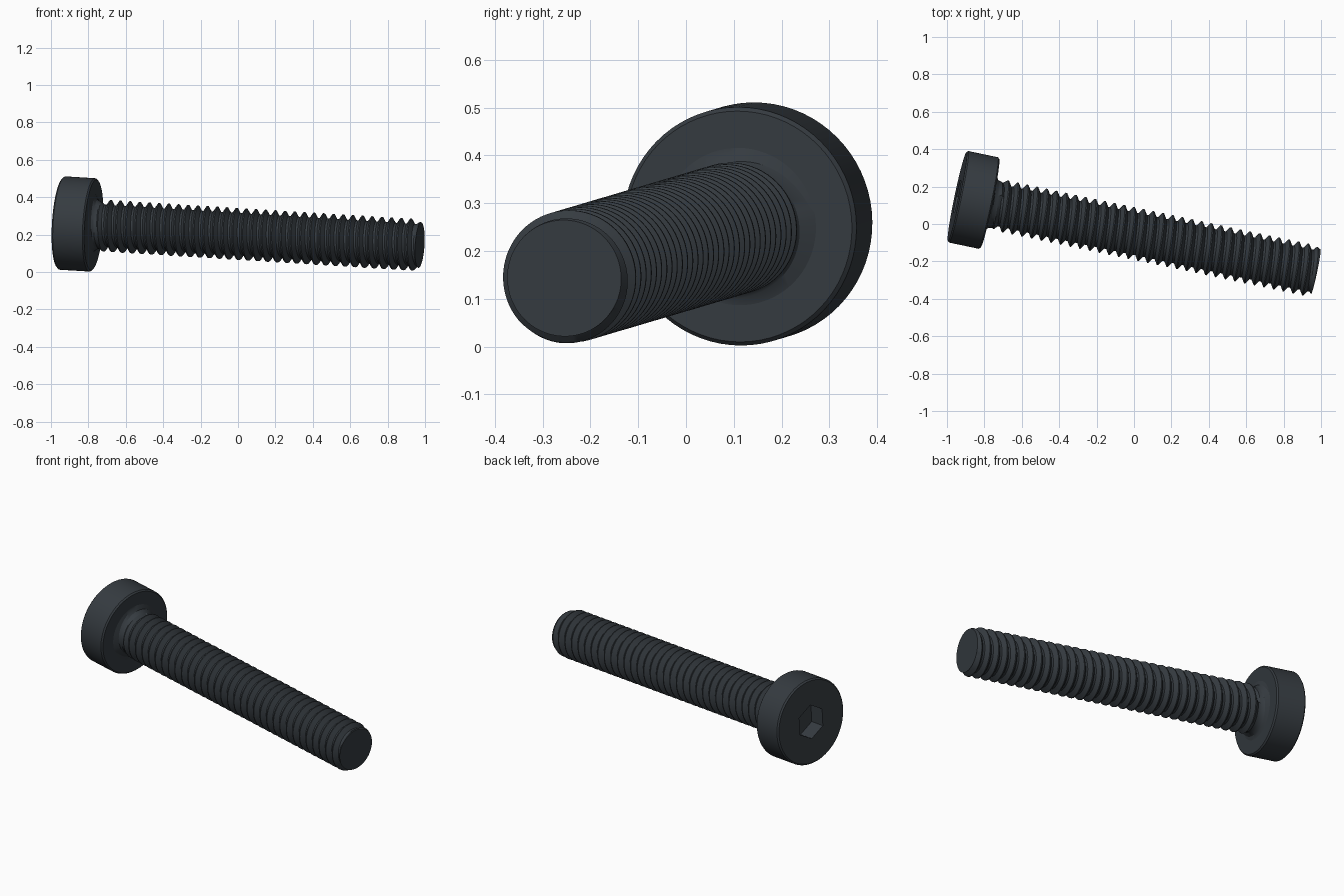
import bpy, bmesh
from math import pi, cos, sin
from mathutils import Vector, Matrix

default_cube = bpy.data.objects.get("Cube")
if default_cube:
    bpy.data.objects.remove(default_cube)

# Screw axis, from the centre of the head face to the centre of the tip
START = Vector((-0.945, 0.147, 0.262))
TIP = Vector((0.972, -0.255, 0.143))
LENGTH = (TIP - START).length
SIDES = 72
HEAD_R, HEAD_H, BEVEL = 0.25, 0.178, 0.008
HEX_R, HEX_DEPTH = 0.1, 0.09
CREST, ROOT, TIP_R, PITCH = 0.139, 0.112, 0.122, 0.053

axis = (TIP - START).normalized()
up = (Vector((0, 0, 1)) - axis * axis.z).normalized()
side = axis.cross(up)
frame = Matrix((up, side, axis)).transposed().to_4x4()
frame.translation = START

steel = bpy.data.materials.new("dark steel")
steel.use_nodes = True
colour = (0.036, 0.044, 0.052, 1)
steel.diffuse_color = colour
steel.node_tree.nodes["Principled BSDF"].inputs["Base Color"].default_value = colour


def finish(name, bm):
    """Weld, orient and place a part along the screw axis."""
    bmesh.ops.remove_doubles(bm, verts=bm.verts, dist=1e-5)
    bmesh.ops.recalc_face_normals(bm, faces=bm.faces)
    mesh = bpy.data.meshes.new(name)
    bm.to_mesh(mesh)
    bm.free()
    mesh.materials.append(steel)
    obj = bpy.data.objects.new(name, mesh)
    bpy.context.collection.objects.link(obj)
    obj.matrix_world = frame
    bpy.ops.object.select_all(action="DESELECT")
    obj.select_set(True)
    bpy.context.view_layer.objects.active = obj
    bpy.ops.object.shade_smooth_by_angle(angle=pi / 7)
    return obj


def hex_scale(angle):
    return cos(pi / 6) / cos(angle % (pi / 3) - pi / 6)


# Head: turned profile whose inner rows follow a hexagon
bm = bmesh.new()
profile = [
    (HEX_R, HEX_DEPTH, True), (HEX_R, 0, True),
    (HEAD_R - BEVEL, 0, False), (HEAD_R, BEVEL, False),
    (HEAD_R, HEAD_H - BEVEL, False), (HEAD_R - BEVEL, HEAD_H, False),
    (ROOT, HEAD_H, False),
]
rows = []
for radius, height, is_hex in profile:
    row = []
    for i in range(SIDES):
        a = 2 * pi * i / SIDES
        r = radius * (hex_scale(a) if is_hex else 1)
        row.append(bm.verts.new((r * cos(a), r * sin(a), height)))
    rows.append(row)
for low, high in zip(rows, rows[1:]):
    for i in range(SIDES):
        n = (i + 1) % SIDES
        bm.faces.new((low[i], low[n], high[n], high[i]))
bm.faces.new(rows[0])
finish("socket_head", bm)


def shank_radius(height, thread_r):
    """Blend the thread into the neck fillet and the tip chamfer."""
    s = height - HEAD_H
    r = ROOT + (thread_r - ROOT) * min(max((s - 0.02) / 0.04, 0), 1)
    fillet = 0.165 - 0.04 * (1 - (1 - min(s / 0.04, 1)) ** 2) ** 0.5
    if s < 0.05:
        r = max(r, fillet)
    return min(r, TIP_R + (LENGTH - height) * 0.5)


# Threaded shank: a helical strip clamped flat at both ends
bm = bmesh.new()
tooth = [(0, ROOT), (0.22, ROOT), (0.55, CREST), (0.67, CREST)]
K = len(tooth)
turns = int((LENGTH - HEAD_H) / PITCH) + 3
rows = []
for j in range(-2, turns):
    for offset, radius in tooth:
        row = []
        for i in range(SIDES):
            a = 2 * pi * i / SIDES
            h = HEAD_H + PITCH * (j + offset + i / SIDES)
            h = min(max(h, HEAD_H), LENGTH)
            r = TIP_R if h == LENGTH else shank_radius(h, radius)
            row.append(bm.verts.new((r * cos(a), r * sin(a), h)))
        rows.append(row)
for k in range(len(rows) - K - 1):
    for i in range(SIDES):
        last = i == SIDES - 1
        a, b = rows[k][i], rows[k + 1][i]
        c = rows[k + 1 + K][0] if last else rows[k + 1][i + 1]
        d = rows[k + K][0] if last else rows[k][i + 1]
        bm.faces.new((a, d, c, b))
bmesh.ops.remove_doubles(bm, verts=bm.verts, dist=1e-5)

# Flat tip
ring = [e for e in bm.edges if e.is_boundary
        and all(v.co.z > LENGTH - 1e-4 for v in e.verts)]
bmesh.ops.holes_fill(bm, edges=ring, sides=0)
finish("threaded_shank", bm)
